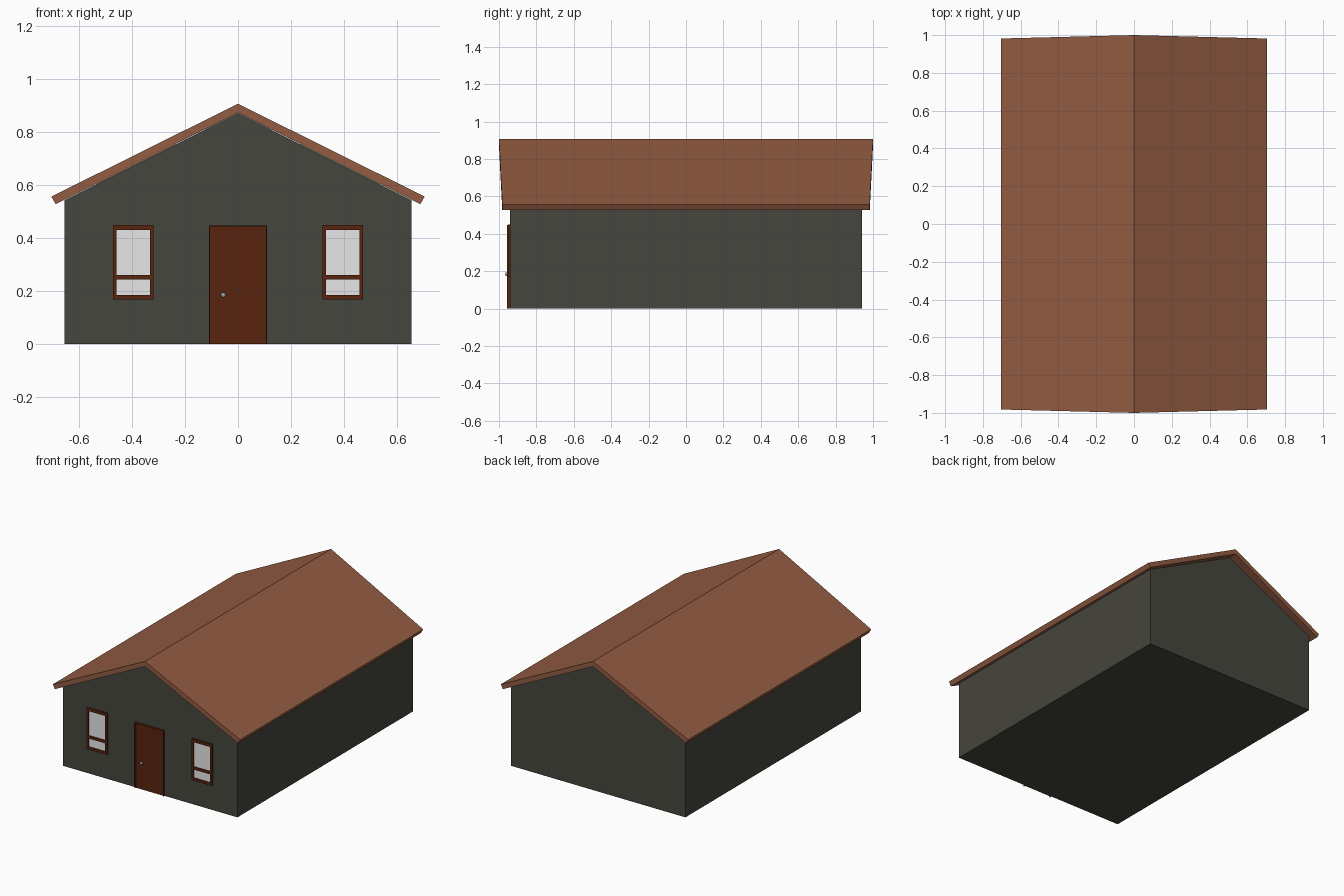
import bpy, bmesh, math
from mathutils import Matrix

if "Cube" in bpy.data.objects:
    bpy.data.objects.remove(bpy.data.objects["Cube"])


def material(name, rgb):
    m = bpy.data.materials.new(name)
    lin = [((c / 255 + 0.055) / 1.055) ** 2.4 for c in rgb]
    m.diffuse_color = (*lin, 1)
    m.use_nodes = True
    m.node_tree.nodes["Principled BSDF"].inputs["Base Color"].default_value = m.diffuse_color
    return m


WALL = material("dark wall", (69, 70, 61))
ROOF = material("brown roof", (147, 92, 66))
WOOD = material("red brown wood", (88, 36, 15))
GLASS = material("pale glass", (231, 231, 231))
METAL = material("grey metal", (165, 165, 165))


def finish(name, bm, mat):
    bmesh.ops.recalc_face_normals(bm, faces=bm.faces)
    me = bpy.data.meshes.new(name)
    bm.to_mesh(me)
    bm.free()
    me.materials.append(mat)
    ob = bpy.data.objects.new(name, me)
    bpy.context.collection.objects.link(ob)
    return ob


def prism(name, profile, depth, mat):
    """Extrude an (x, z) profile along y; depth(x) is the half length."""
    bm = bmesh.new()
    front = [bm.verts.new((x, -depth(x), z)) for x, z in profile]
    back = [bm.verts.new((x, depth(x), z)) for x, z in profile]
    bm.faces.new(front)
    bm.faces.new(back)
    n = len(profile)
    for i in range(n):
        j = (i + 1) % n
        bm.faces.new((front[i], front[j], back[j], back[i]))
    return finish(name, bm, mat)


def boxes(name, specs, mat):
    """One object made of boxes given as (x0, x1, y0, y1, z0, z1)."""
    bm = bmesh.new()
    for x0, x1, y0, y1, z0, z1 in specs:
        mtx = (Matrix.Translation(((x0 + x1) / 2, (y0 + y1) / 2, (z0 + z1) / 2))
               @ Matrix.Diagonal((x1 - x0, y1 - y0, z1 - z0, 1)))
        bmesh.ops.create_cube(bm, size=1, matrix=mtx)
    return finish(name, bm, mat)


FRONT = -0.942

# House body with gable ends
prism("walls", [(-0.655, 0), (0.655, 0), (0.655, 0.542), (0, 0.871), (-0.655, 0.542)],
      lambda x: 0.942, WALL)

# Roof slab, slightly longer at the ridge than at the eaves
prism("roof", [(-0.688, 0.527), (0, 0.872), (0.688, 0.527),
               (0.704, 0.556), (0, 0.906), (-0.704, 0.556)],
      lambda x: 1.0 - 0.018 * abs(x) / 0.704, ROOF)

# Door panel inside a thin projecting rim
boxes("door", [(-0.107, 0.107, -0.946, FRONT + 0.004, 0, 0.444),
               (-0.109, -0.106, -0.957, FRONT, 0, 0.446),
               (0.106, 0.109, -0.957, FRONT, 0, 0.446),
               (-0.106, 0.106, -0.957, FRONT, 0.443, 0.446)], WOOD)

# Door knob: stem and ball
bm = bmesh.new()
turn = Matrix.Rotation(math.pi / 2, 4, 'X')
bmesh.ops.create_cone(bm, cap_ends=True, segments=12, radius1=0.005, radius2=0.005, depth=0.016,
                      matrix=Matrix.Translation((-0.055, -0.953, 0.184)) @ turn)
bmesh.ops.create_uvsphere(bm, u_segments=12, v_segments=8, radius=0.01,
                          matrix=Matrix.Translation((-0.055, -0.958, 0.184)) @ turn)
finish("door_knob", bm, METAL)

# Windows: frame with one crossbar, glass set back
for side, cx in (("left", -0.395), ("right", 0.395)):
    w, inner, y = 0.077, 0.063, -0.953
    boxes(side + "_window_frame",
          [(cx - w, cx - inner, y, FRONT, 0.168, 0.449),
           (cx + inner, cx + w, y, FRONT, 0.168, 0.449),
           (cx - inner, cx + inner, y, FRONT, 0.429, 0.449),
           (cx - inner, cx + inner, y, FRONT, 0.243, 0.261),
           (cx - inner, cx + inner, y, FRONT, 0.168, 0.185)], WOOD)
    boxes(side + "_window_glass",
          [(cx - inner, cx + inner, -0.945, FRONT + 0.002, 0.185, 0.429)], GLASS)
